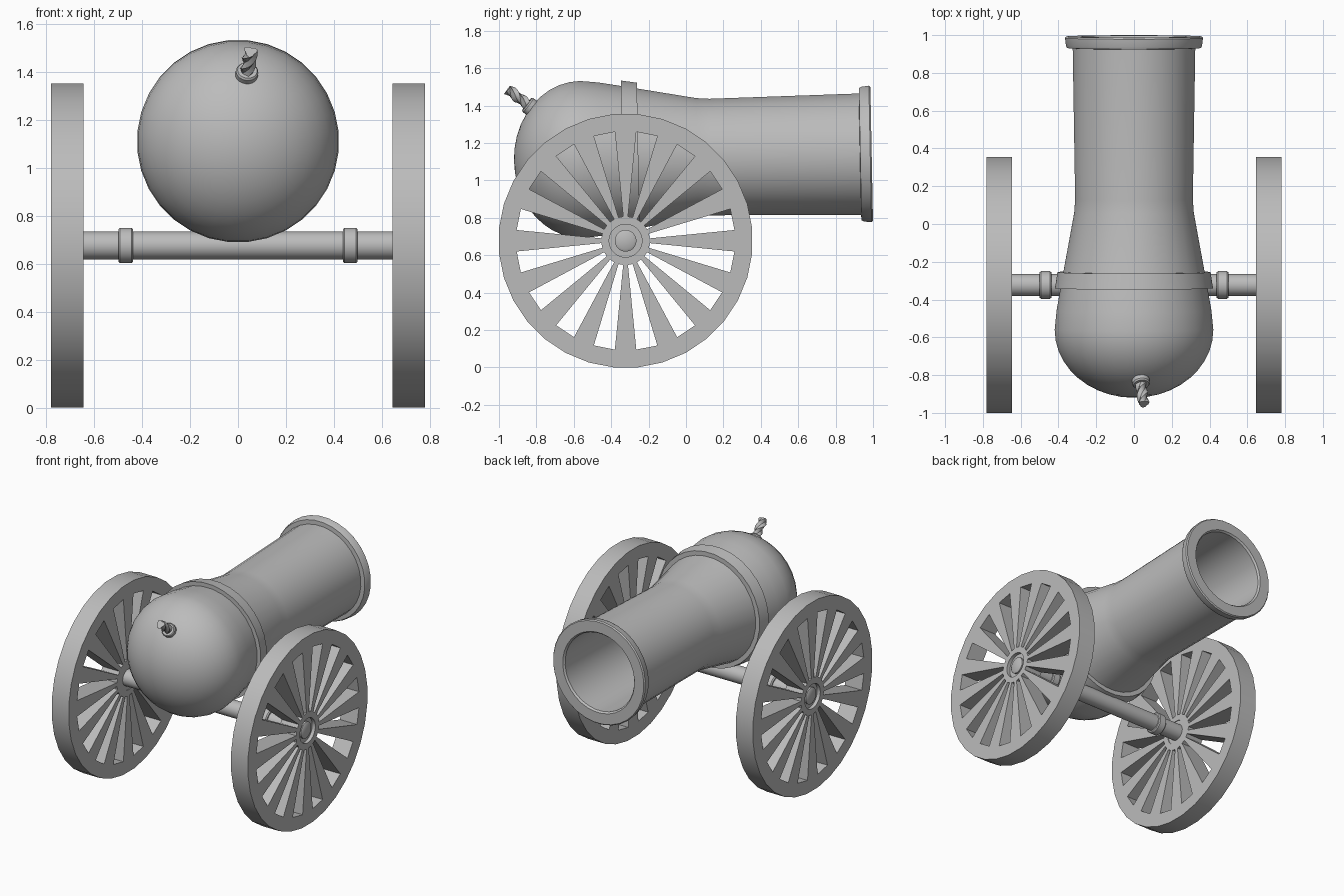
import bpy, bmesh, math
from mathutils import Vector

if "Cube" in bpy.data.objects:
    bpy.data.objects.remove(bpy.data.objects["Cube"])

iron = bpy.data.materials.new("plain grey")
iron.use_nodes = True
GREY = (0.5, 0.5, 0.5, 1)
iron.diffuse_color = GREY
iron.node_tree.nodes["Principled BSDF"].inputs["Base Color"].default_value = GREY


def finish(name, bm, mirror=False, angle=35):
    """Turn a bmesh into a shaded object, optionally mirrored across x."""
    bmesh.ops.remove_doubles(bm, verts=bm.verts, dist=1e-5)
    bmesh.ops.recalc_face_normals(bm, faces=bm.faces)
    mesh = bpy.data.meshes.new(name)
    bm.to_mesh(mesh)
    bm.free()
    mesh.materials.append(iron)
    ob = bpy.data.objects.new(name, mesh)
    bpy.context.collection.objects.link(ob)
    bpy.ops.object.select_all(action='DESELECT')
    ob.select_set(True)
    bpy.context.view_layer.objects.active = ob
    bpy.ops.object.shade_smooth_by_angle(angle=math.radians(angle))
    if mirror:
        ob.modifiers.new("Mirror", 'MIRROR').use_mirror_merge = False
    return ob


def lathe(name, profile, origin, axis, sides=32, mirror=False):
    """Revolve (distance along axis, radius) points around an axis."""
    bm = bmesh.new()
    turn = Vector(axis).to_track_quat('Z', 'Y')
    rings = []
    for t, r in profile:
        ring = []
        for i in range(sides):
            a = math.tau * (i + 0.5) / sides
            p = Vector((r * math.cos(a), r * math.sin(a), t))
            ring.append(bm.verts.new(turn @ p + Vector(origin)))
        rings.append(ring)
    for a, b in zip(rings, rings[1:]):
        for i in range(sides):
            j = (i + 1) % sides
            bm.faces.new((a[i], a[j], b[j], b[i]))
    bmesh.ops.dissolve_degenerate(bm, edges=bm.edges, dist=1e-6)
    return finish(name, bm, mirror)


def wheel(name, y, z, x_in, x_out, radii, sectors=32):
    """Disc with every other sector of the middle band left open."""
    bm = bmesh.new()
    grid = []
    for r in radii:
        ring = []
        for i in range(sectors):
            a = math.tau * (i - 0.5) / sectors
            ring.append(bm.verts.new((x_in, y + r * math.cos(a), z + r * math.sin(a))))
        grid.append(ring)
    for band in range(len(radii) - 1):
        for i in range(sectors):
            if band == 1 and i % 2:
                continue
            j = (i + 1) % sectors
            a, b = grid[band], grid[band + 1]
            bm.faces.new((a[i], a[j], b[j], b[i]))
    base = bm.faces[:]
    new = bmesh.ops.extrude_face_region(bm, geom=base, use_keep_orig=True)["geom"]
    bmesh.ops.translate(bm, vec=(x_out - x_in, 0, 0),
                        verts=[v for v in new if isinstance(v, bmesh.types.BMVert)])
    return finish(name, bm, mirror=True)


# Barrel: rounded breech, waist, lipped muzzle and hollow bore
tilt = math.radians(1.1)
aim = Vector((0, math.cos(tilt), math.sin(tilt)))
pivot = Vector((0, 0, 1.122))
breech = [(-0.56 - 0.36 * math.cos(a), 0.422 * math.sin(a))
          for a in (math.pi / 2 * k / 10 for k in range(11))]
neck = [(-0.46, 0.412), (-0.3, 0.384), (0.06, 0.318), (0.13, 0.313), (0.93, 0.326)]
muzzle = [(0.932, 0.356), (0.945, 0.362), (0.985, 0.367), (0.993, 0.36),
          (0.993, 0.285), (0.98, 0.275)]
bore = [(-0.2, 0.265), (-0.2, 0)]
lathe("barrel", breech + neck + muzzle + bore, pivot, aim)

# Raised band around the barrel
lathe("barrel_band", [(-0.34, 0.36), (-0.34, 0.42), (-0.255, 0.407), (-0.255, 0.36)],
      pivot, aim)

# Wheels
WY, WZ = -0.323, 0.677
wheel("wheels", WY, WZ, 0.645, 0.78, (0.68, 0.585, 0.13, 0.088))

# Hub bearings, recessed inside the wheel centres
lathe("hub_bearings", [(0.65, 0.05), (0.65, 0.09), (0.755, 0.09), (0.755, 0.05)],
      (0, WY, WZ), (1, 0, 0), mirror=True)

# Axle with chamfered ends
half = [(0.768, 0.058), (0.776, 0.045), (0.776, 0)]
ends = [(-t, r) for t, r in reversed(half)]
lathe("axle", ends + half, (0, WY, WZ), (1, 0, 0))

# Collars on the axle
lathe("axle_collars", [(0.438, 0.05), (0.438, 0.068), (0.445, 0.074), (0.492, 0.074),
                       (0.499, 0.068), (0.499, 0.05)],
      (0, WY, WZ), (1, 0, 0), mirror=True)

# Fuse holder on the breech
root = Vector((0.037, -0.835, 1.395))
lean = Vector((0.1, -0.8, 0.62)).normalized()
lathe("fuse_holder", [(-0.05, 0.047), (0.012, 0.047), (0.02, 0.041), (0.02, 0.026),
                      (0, 0.026)], root, lean, sides=20)

# Twisted rope fuse with three strands
bm = bmesh.new()
turn = lean.to_track_quat('Z', 'Y')
STEPS, SIDES = 16, 12
rows = []
for k in range(STEPS + 1):
    row = []
    for i in range(SIDES):
        a = math.tau * i / SIDES
        r = 0.026 + 0.006 * math.cos(3 * a)
        b = a + 4.5 * k / STEPS
        p = Vector((r * math.cos(b), r * math.sin(b), 0.15 * k / STEPS))
        row.append(bm.verts.new(turn @ p + root))
    rows.append(row)
for a, b in zip(rows, rows[1:]):
    for i in range(SIDES):
        j = (i + 1) % SIDES
        bm.faces.new((a[i], a[j], b[j], b[i]))
bm.faces.new(rows[0])
bm.faces.new(rows[-1])
finish("fuse", bm)
